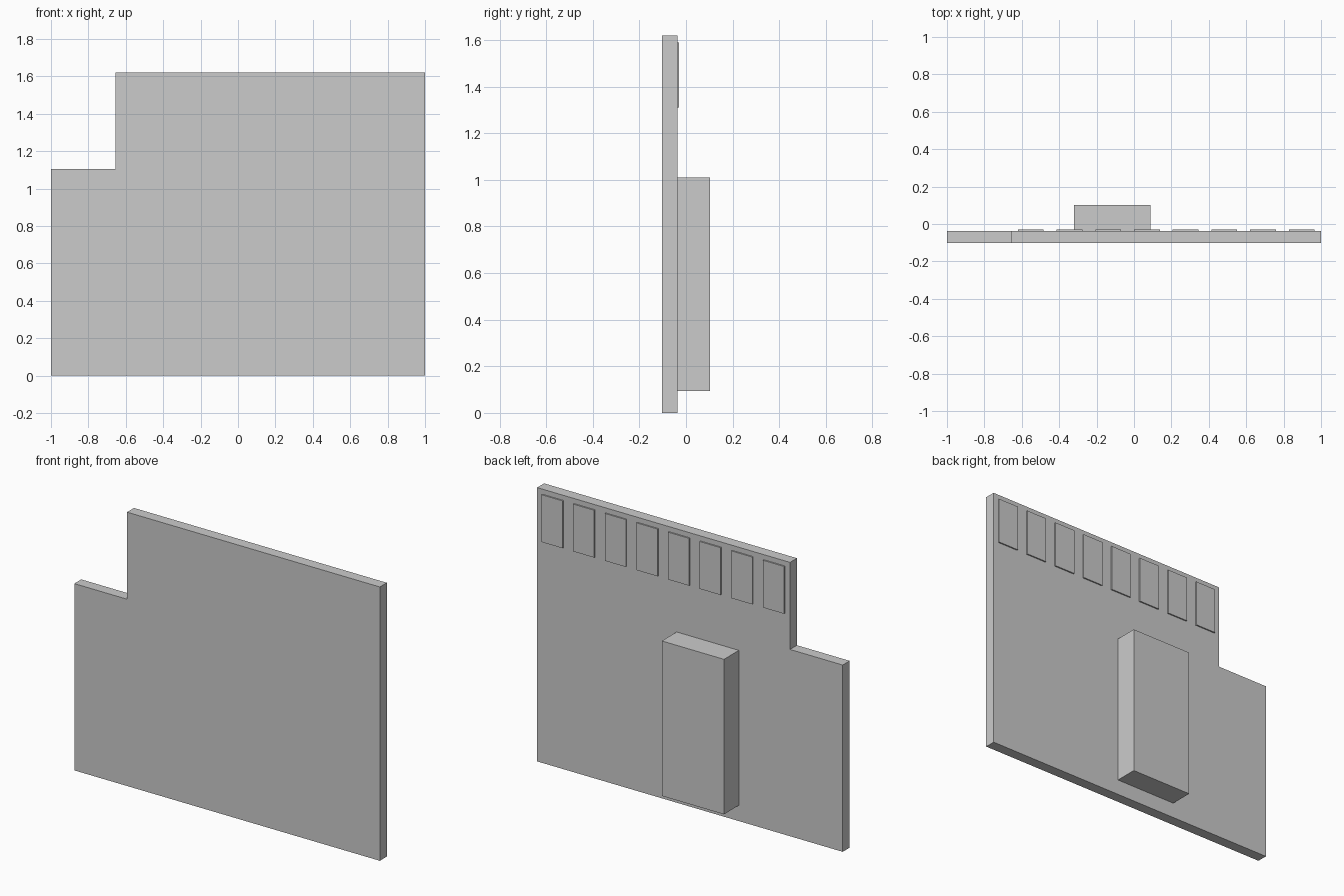
import bpy
import bmesh

cube = bpy.data.objects.get("Cube")
if cube:
    bpy.data.objects.remove(cube, do_unlink=True)

# One plain grey for everything
grey = bpy.data.materials.new("plain_grey")
grey.use_nodes = True
colour = (0.6, 0.6, 0.6, 1)
grey.diffuse_color = colour
grey.node_tree.nodes["Principled BSDF"].inputs["Base Color"].default_value = colour


def extruded(name, outline, y_front, y_back):
    """Solid made by pushing an x-z outline from y_front to y_back."""
    bm = bmesh.new()
    face = bm.faces.new([bm.verts.new((x, y_front, z)) for x, z in outline])
    result = bmesh.ops.extrude_face_region(bm, geom=[face])
    for v in result["geom"]:
        if isinstance(v, bmesh.types.BMVert):
            v.co.y = y_back
    bmesh.ops.recalc_face_normals(bm, faces=bm.faces)
    mesh = bpy.data.meshes.new(name)
    bm.to_mesh(mesh)
    bm.free()
    mesh.materials.append(grey)
    obj = bpy.data.objects.new(name, mesh)
    bpy.context.collection.objects.link(obj)
    return obj


def rect(x0, x1, z0, z1):
    return [(x0, z0), (x1, z0), (x1, z1), (x0, z1)]


FRONT, BACK, DEEP = -0.102, -0.037, 0.102

# Flat board with a stepped upper corner
extruded("board", [(-1, 0), (1, 0), (1, 1.62), (-0.655, 1.62),
                   (-0.655, 1.105), (-1, 1.105)], FRONT, BACK)

# Raised block on the back
extruded("back_block", rect(-0.32, 0.087, 0.093, 1.01), BACK, DEEP)

# Row of thin contact plates along the upper back edge
for i in range(8):
    x = -0.621 + i * 0.207
    extruded(f"contact_plate_{i + 1}", rect(x, x + 0.138, 1.31, 1.59), BACK, BACK + 0.008)
